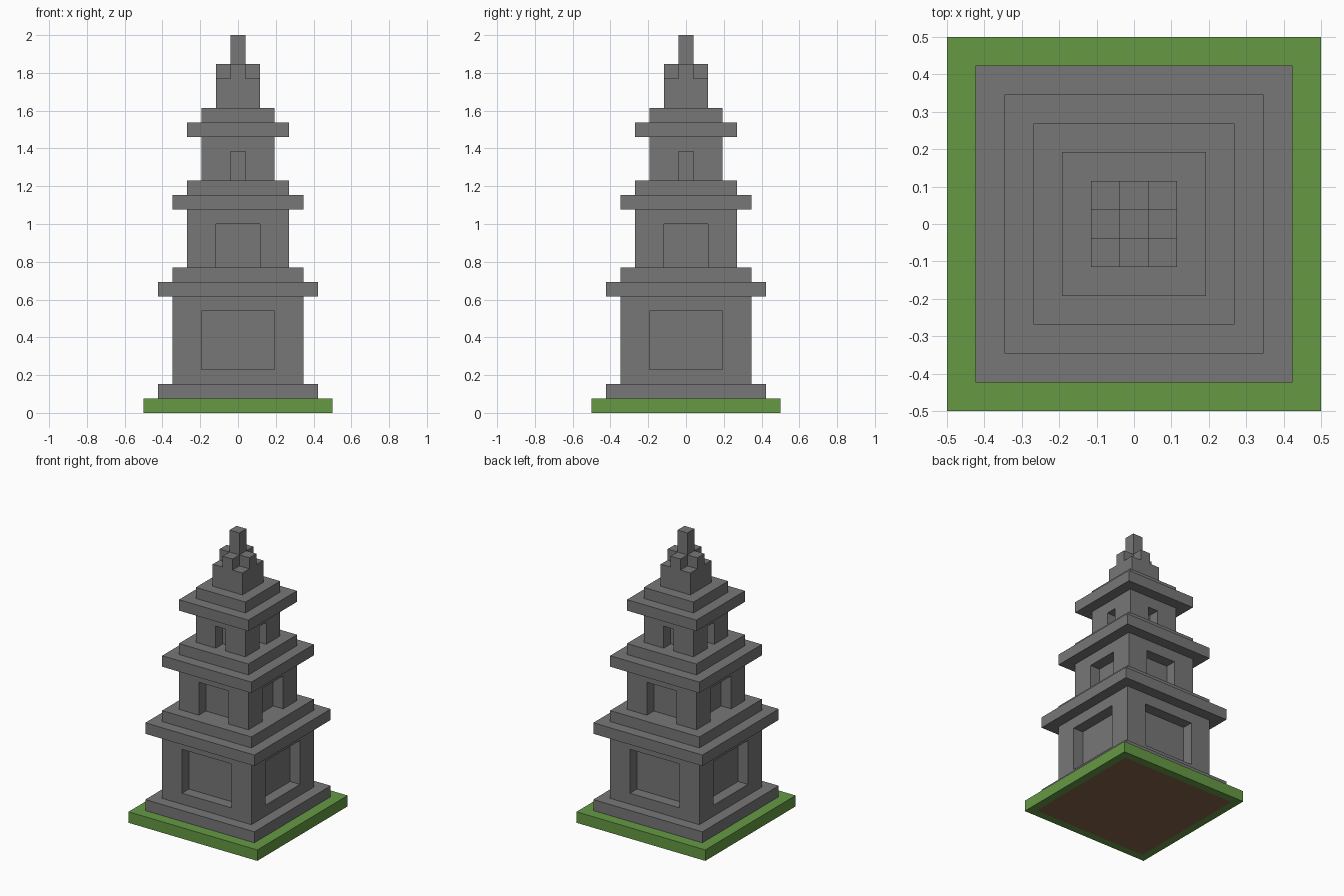
import bpy
import bmesh
from mathutils import Matrix, Vector

cube = bpy.data.objects.get("Cube")
if cube:
    bpy.data.objects.remove(cube, do_unlink=True)

U = 1 / 13  # size of one block


def linear(hex_code):
    def channel(c):
        c /= 255
        return c / 12.92 if c <= 0.04045 else ((c + 0.055) / 1.055) ** 2.4
    return [channel(c) for c in bytes.fromhex(hex_code)] + [1.0]


def make_material(name, hex_code):
    mat = bpy.data.materials.new(name)
    mat.use_nodes = True
    color = linear(hex_code)
    mat.diffuse_color = color
    bsdf = mat.node_tree.nodes["Principled BSDF"]
    bsdf.inputs["Base Color"].default_value = color
    bsdf.inputs["Roughness"].default_value = 1.0
    return mat


stone = make_material("stone grey", "777777")
grass = make_material("grass green", "669944")
soil = make_material("soil brown", "86624A")


def add_box(bm, lo, hi):
    """Add a box between two corners given in blocks."""
    lo, hi = Vector(lo) * U, Vector(hi) * U
    matrix = Matrix.Translation((lo + hi) / 2) @ Matrix.Diagonal((*(hi - lo), 1))
    return bmesh.ops.create_cube(bm, size=1, matrix=matrix)["verts"]


def add_tier(bm, half, bottom, top):
    """Add a square slab centred on the axis."""
    return add_box(bm, (-half, -half, bottom), (half, half, top))


def finish(bm, name, *mats):
    mesh = bpy.data.meshes.new(name)
    bm.to_mesh(mesh)
    bm.free()
    for mat in mats:
        mesh.materials.append(mat)
    obj = bpy.data.objects.new(name, mesh)
    bpy.context.collection.objects.link(obj)
    return obj


def slab(name, half, bottom, top):
    bm = bmesh.new()
    add_tier(bm, half, bottom, top)
    return finish(bm, name, stone)


def niched_storey(name, half, bottom, top, niche_half, niche_bottom, niche_top):
    """Square storey with a one-block-deep niche cut in each side."""
    body = slab(name, half, bottom, top)
    bm = bmesh.new()
    for quarter in range(4):
        verts = add_box(bm, (-niche_half, -half - 1, niche_bottom),
                        (niche_half, 1 - half, niche_top))
        bmesh.ops.rotate(bm, verts=verts, cent=(0, 0, 0),
                         matrix=Matrix.Rotation(quarter * 1.5707963268, 3, "Z"))
    cutter = finish(bm, name + "_cutter", stone)
    cutter.hide_render = True
    cut = body.modifiers.new("niches", "BOOLEAN")
    cut.operation = "DIFFERENCE"
    cut.solver = "EXACT"
    cut.object = cutter
    # Bake the cut and drop the helper
    graph = bpy.context.evaluated_depsgraph_get()
    mesh = bpy.data.meshes.new_from_object(body.evaluated_get(graph))
    body.modifiers.clear()
    body.data = mesh
    bpy.data.objects.remove(cutter, do_unlink=True)


# Grass ground with a soil patch underneath
bm = bmesh.new()
add_tier(bm, 6.5, 0, 1)
bm.normal_update()
underside = min(bm.faces, key=lambda f: f.normal.z)
bmesh.ops.inset_region(bm, faces=[underside], thickness=U)
underside.material_index = 1
finish(bm, "ground", grass, soil)

# Plinth
slab("plinth", 5.5, 1, 2)

# Storeys; the upper two have doorways that open onto the ledge below
niched_storey("lower_storey", 4.5, 2, 8, 2.5, 3, 7)
niched_storey("middle_storey", 3.5, 10, 14, 1.5, 9, 13)
niched_storey("upper_storey", 2.5, 16, 19, 0.5, 15, 18)

# Overhanging cornice and a stepped ledge above each storey
for level, half, z in (("lower", 5.5, 8), ("middle", 4.5, 14), ("upper", 3.5, 19)):
    slab(level + "_cornice", half, z, z + 1)
    slab(level + "_ledge", half - 1, z + 1, z + 2)

# Crown: block, cross and finial
slab("crown_block", 1.5, 21, 23)
bm = bmesh.new()
for x, y in ((1, 0), (-1, 0), (0, 1), (0, -1)):
    add_box(bm, (x - 0.5, y - 0.5, 23), (x + 0.5, y + 0.5, 24))
finish(bm, "crown_cross", stone)
slab("finial", 0.5, 23, 26)
